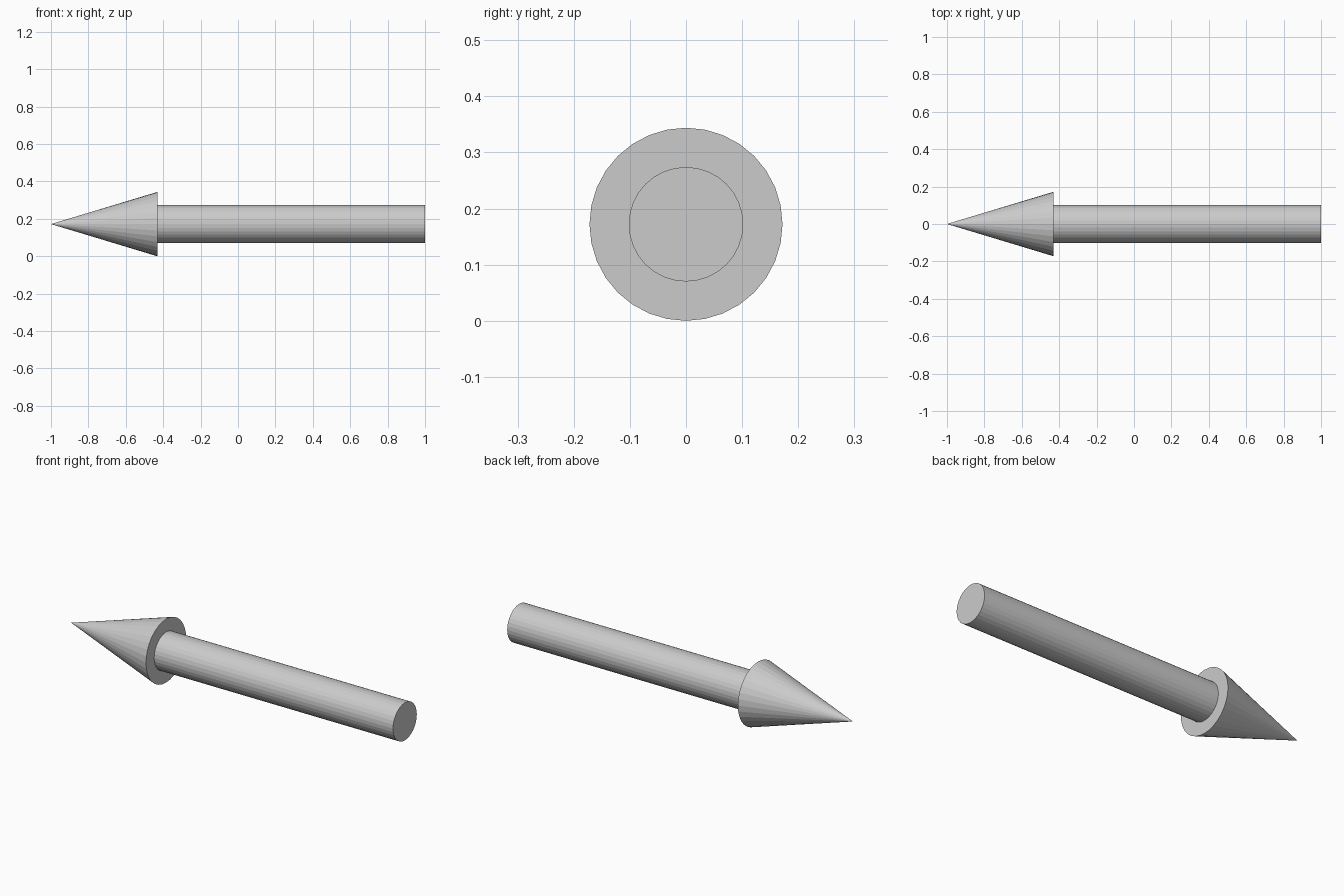
import bpy
import math

if "Cube" in bpy.data.objects:
    bpy.data.objects.remove(bpy.data.objects["Cube"])

SIDES = 32
HEAD_RADIUS = 0.172
SHAFT_RADIUS = 0.102
TIP_X, NECK_X, TAIL_X = -1.0, -0.431, 1.0


def taper(name, x_start, x_end, r_start, r_end):
    """Round part lying along x, from x_start (r_start) to x_end (r_end)."""
    bpy.ops.mesh.primitive_cone_add(
        vertices=SIDES, radius1=r_start, radius2=r_end,
        depth=x_end - x_start,
        location=((x_start + x_end) / 2, 0, HEAD_RADIUS),
        rotation=(0, math.pi / 2, 0))
    obj = bpy.context.object
    obj.name = name
    return obj


# Pointed head, tip towards -x
taper("arrow_head", TIP_X, NECK_X, 0, HEAD_RADIUS)

# Straight shaft from the back of the head
taper("arrow_shaft", NECK_X, TAIL_X, SHAFT_RADIUS, SHAFT_RADIUS)
